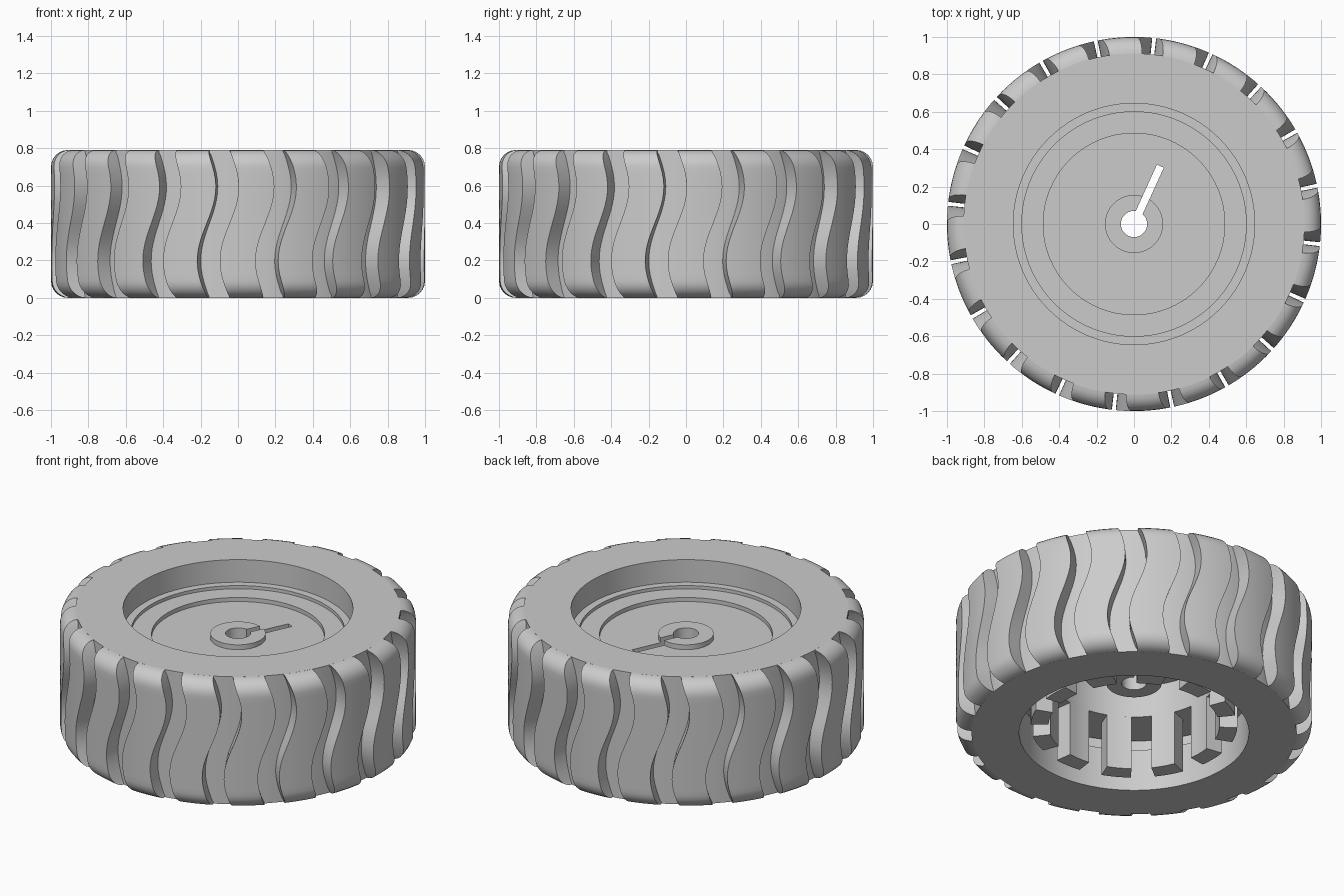
import bpy, bmesh
from math import sin, cos, pi, radians

cube = bpy.data.objects.get("Cube")
if cube:
    bpy.data.objects.remove(cube, do_unlink=True)

grey = bpy.data.materials.new("plain grey")
grey.use_nodes = True
colour = (0.6, 0.6, 0.6, 1)
grey.diffuse_color = colour
grey.node_tree.nodes["Principled BSDF"].inputs["Base Color"].default_value = colour

HEIGHT = 0.79
CORNER = 0.09
BLOCKS = 20
TEETH = 12


def polar(r, a, z):
    return (r * cos(a), r * sin(a), z)


def finish(name, bm):
    bmesh.ops.recalc_face_normals(bm, faces=bm.faces)
    mesh = bpy.data.meshes.new(name)
    bm.to_mesh(mesh)
    bm.free()
    mesh.materials.append(grey)
    ob = bpy.data.objects.new(name, mesh)
    bpy.context.collection.objects.link(ob)
    return ob


def smooth(ob):
    bpy.ops.object.select_all(action='DESELECT')
    ob.select_set(True)
    bpy.context.view_layer.objects.active = ob
    bpy.ops.object.shade_smooth_by_angle(angle=radians(30))


def skin(bm, rings, closed):
    """Join closed cross-section rings into a solid."""
    rows = [[bm.verts.new(p) for p in ring] for ring in rings]
    n = len(rows[0])
    pairs = list(zip(rows, rows[1:]))
    if closed:
        pairs.append((rows[-1], rows[0]))
    for a, b in pairs:
        for i in range(n):
            j = (i + 1) % n
            bm.faces.new((a[i], a[j], b[j], b[i]))
    return rows


def lathe(name, profile, steps=120):
    bm = bmesh.new()
    skin(bm, [[polar(r, 2 * pi * k / steps, z) for r, z in profile]
              for k in range(steps)], True)
    return finish(name, bm)


# Tyre carcass: groove floor, side walls and inner seat for the rim
smooth(lathe("tyre_body", [
    (0.645, 0), (0.912, 0), (0.912, HEIGHT), (0.645, HEIGHT),
    (0.645, 0.645), (0.76, 0.645), (0.76, 0.26), (0.645, 0.26)]))

# Tread blocks: rounded shoulders, S-shaped sides
outer = []
for i in range(7):
    t = pi / 2 * i / 6
    outer.append((1 - CORNER * (1 - sin(t)), CORNER * (1 - cos(t))))
straight = [(1, CORNER + (HEIGHT - 2 * CORNER) * i / 18) for i in range(1, 18)]
outer += straight + [(r, HEIGHT - z) for r, z in reversed(outer)]


def sway(z):
    return radians(2.9) * sin(2 * pi * (z / HEIGHT - 0.5))


bm = bmesh.new()
columns = 7
for k in range(BLOCKS):
    start = radians(-6.2 + 3.5 + 18 * k)
    rows = []
    for r, z in outer:
        angles = [start + radians(11) * c / (columns - 1) + sway(z) for c in range(columns)]
        root = min(max(z, 0.02), HEIGHT - 0.02)
        ring = [polar(r, a, z) for a in angles]
        ring += [polar(0.88, a, root) for a in reversed(angles)]
        rows.append(ring)
    solid = skin(bm, rows, False)
    for end in (solid[0], solid[-1]):
        for c in range(columns - 1):
            bm.faces.new((end[c], end[c + 1], end[-2 - c], end[-1 - c]))
bmesh.ops.remove_doubles(bm, verts=bm.verts, dist=0.00001)
smooth(finish("tread_blocks", bm))

# Rim: stepped dish, central boss and axle hole
rim = lathe("rim", [
    (0.07, 0.635), (0.155, 0.635), (0.155, 0.605), (0.485, 0.605),
    (0.485, 0.63), (0.6, 0.63), (0.6, 0.65), (0.75, 0.65),
    (0.75, 0.38), (0.48, 0.38), (0.48, 0.58), (0.155, 0.58),
    (0.155, 0.32), (0.07, 0.32)])

# Narrow slot from the axle hole through the dish
bm = bmesh.new()
bmesh.ops.create_cube(bm, size=1)
for v in bm.verts:
    v.co = ((v.co.x + 0.5) * 0.34, v.co.y * 0.04, v.co.z + 0.5)
cutter = finish("slot_cutter", bm)
cutter.rotation_euler.z = radians(65.5)
cutter.hide_render = True
cut = rim.modifiers.new("slot", 'BOOLEAN')
cut.operation = 'DIFFERENCE'
cut.solver = 'EXACT'
cut.object = cutter
bpy.context.view_layer.objects.active = rim
rim.select_set(True)
bpy.ops.object.modifier_apply(modifier=cut.name)
bpy.data.objects.remove(cutter, do_unlink=True)
smooth(rim)

# Ring of teeth under the rim
bm = bmesh.new()
for k in range(TEETH):
    rings = []
    for c in range(5):
        a = 2 * pi * k / TEETH + radians(8.3) * (c - 2) / 2
        rings.append([polar(r, a, z) for r, z in
                      ((0.48, 0.045), (0.58, 0.045), (0.58, 0.38), (0.48, 0.38))])
    solid = skin(bm, rings, False)
    bm.faces.new(solid[0])
    bm.faces.new(solid[-1])
smooth(finish("rim_teeth", bm))
